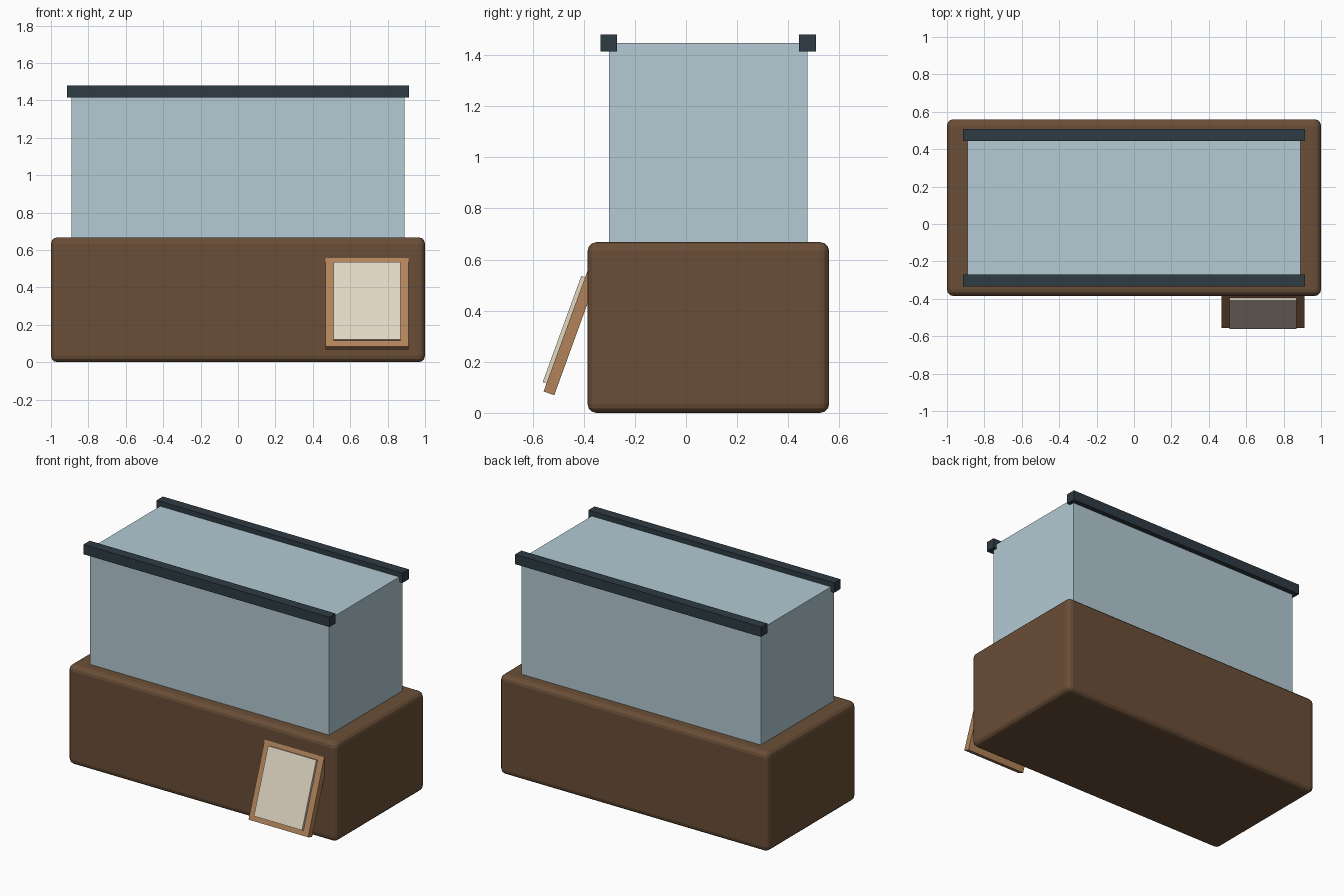
import bpy, bmesh, math
from mathutils import Matrix, Vector

if "Cube" in bpy.data.objects:
    bpy.data.objects.remove(bpy.data.objects["Cube"])


def material(name, rgb):
    """Flat material from display RGB converted to linear."""
    m = bpy.data.materials.new(name)
    lin = [((c / 255 + 0.055) / 1.055) ** 2.4 for c in rgb]
    m.diffuse_color = (*lin, 1)
    m.use_nodes = True
    m.node_tree.nodes["Principled BSDF"].inputs["Base Color"].default_value = m.diffuse_color
    return m


brown = material("dark_wood", (106, 78, 55))
tan = material("light_wood", (178, 132, 90))
cream = material("cream_panel", (226, 216, 196))
glass = material("pale_blue_glass", (179, 202, 211))
slate = material("dark_slate", (46, 59, 67))


def box(name, lo, hi, mat, matrix=Matrix.Identity(4)):
    """Box between two corners, optionally placed by a matrix."""
    lo, hi = Vector(lo), Vector(hi)
    bm = bmesh.new()
    bmesh.ops.create_cube(bm, size=1)
    for v in bm.verts:
        v.co = (lo + hi) / 2 + v.co * (hi - lo)
    mesh = bpy.data.meshes.new(name)
    bm.to_mesh(mesh)
    bm.free()
    mesh.materials.append(mat)
    ob = bpy.data.objects.new(name, mesh)
    ob.matrix_world = matrix
    bpy.context.collection.objects.link(ob)
    return ob


# Rounded wooden base
base = box("base", (-1, -0.385, 0), (1, 0.56, 0.668), brown)
bev = base.modifiers.new("rounded_edges", "BEVEL")
bev.width = 0.035
bev.segments = 3

# Glass enclosure
box("glass_enclosure", (-0.89, -0.302, 0.66), (0.89, 0.476, 1.447), glass)

# Long rails along the top edges
for side, y in (("front", -0.302), ("back", 0.476)):
    box(side + "_rail", (-0.915, y - 0.033, 1.414), (0.915, y + 0.033, 1.48), slate)

# Framed panel leaning on the front: local origin at its lower front edge
lean = Matrix.Translation((0.69, -0.557, 0.084)) @ Matrix.Rotation(math.radians(-20), 4, "X")
box("panel_frame", (-0.222, 0, 0), (0.222, 0.044, 0.51), tan, lean)
box("panel_inset", (-0.179, -0.016, 0.033), (0.179, 0.006, 0.475), cream, lean)
